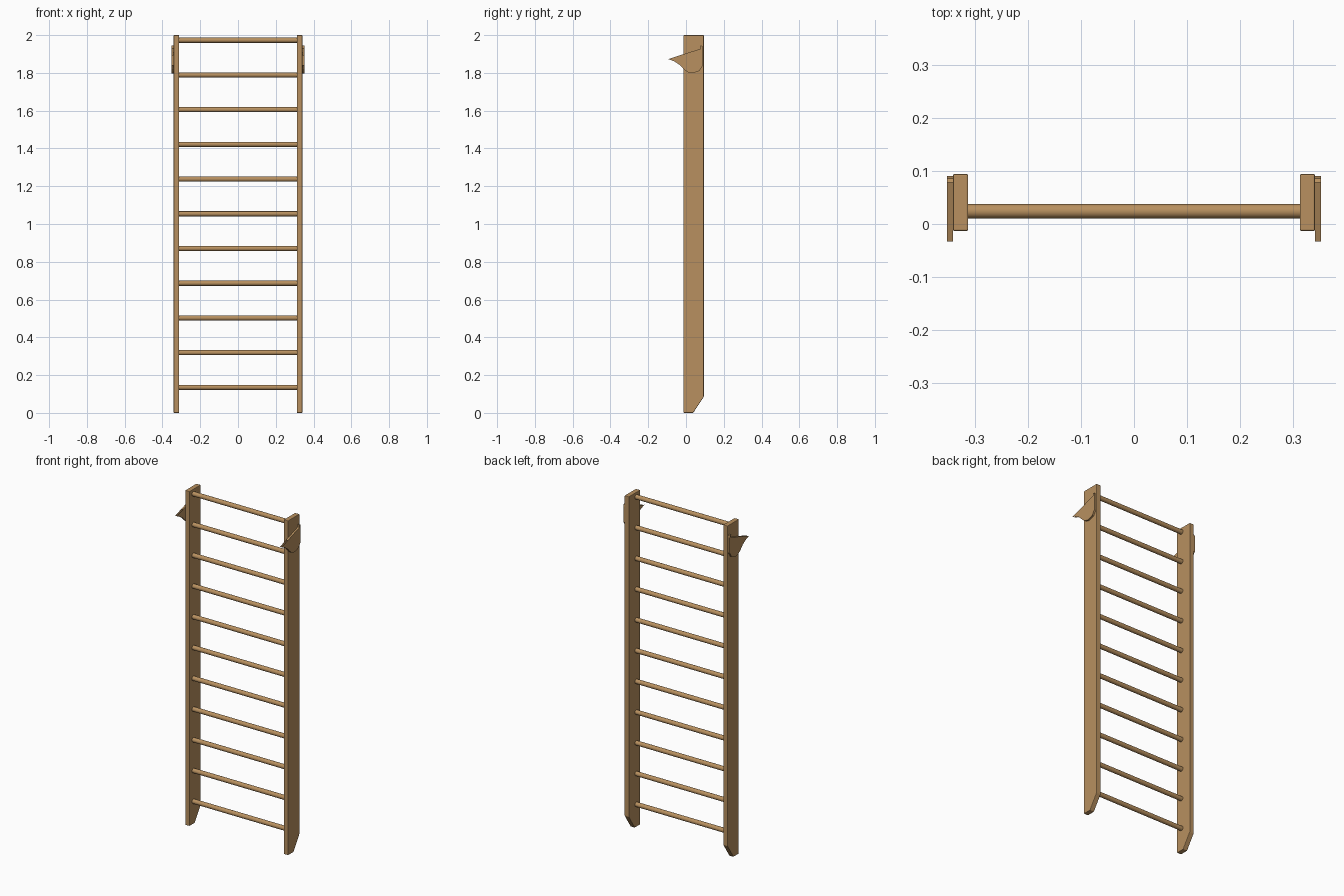
import bpy, bmesh, math

if "Cube" in bpy.data.objects:
    bpy.data.objects.remove(bpy.data.objects["Cube"], do_unlink=True)

wood = bpy.data.materials.new("tan_wood")
wood.use_nodes = True
tan = (0.48, 0.28, 0.115, 1)
wood.diffuse_color = tan
wood.node_tree.nodes["Principled BSDF"].inputs["Base Color"].default_value = tan


def extrude_profile(name, profile, x0, x1, bevel=0, open_before=None):
    """Extrude a (y, z) outline along x; optionally leave its thin tip open."""
    bm = bmesh.new()
    outline = bm.faces.new([bm.verts.new((x0, y, z)) for y, z in profile])
    grown = bmesh.ops.extrude_face_region(bm, geom=[outline], use_keep_orig=True)
    for v in grown["geom"]:
        if isinstance(v, bmesh.types.BMVert):
            v.co.x = x1
    bmesh.ops.recalc_face_normals(bm, faces=bm.faces)
    if open_before is not None:
        rim = [f for f in bm.faces if abs(f.normal.x) < 0.5
               and f.calc_center_median().y < open_before]
        bmesh.ops.delete(bm, geom=rim, context="FACES_ONLY")
    mesh = bpy.data.meshes.new(name)
    bm.to_mesh(mesh)
    bm.free()
    obj = bpy.data.objects.new(name, mesh)
    bpy.context.collection.objects.link(obj)
    mesh.materials.append(wood)
    if bevel:
        mod = obj.modifiers.new("soft_edges", "BEVEL")
        mod.width = bevel
        mod.segments = 2
    return obj


# Side posts with a slanted foot, and a bar hook on each outer face
post = [(-0.013, 0), (0.038, 0), (0.094, 0.085), (0.094, 2), (-0.013, 2)]
hook = [(-0.094, 1.873), (-0.033, 1.893), (0.078, 1.928), (0.078, 1.945),
        (0.086, 1.942), (0.09, 1.93), (0.09, 1.84), (0.07, 1.81),
        (0.035, 1.798), (0.008, 1.804), (-0.013, 1.82), (-0.033, 1.842),
        (-0.06, 1.86)]
for side, label in ((1, "left"), (-1, "right")):
    extrude_profile(label + "_post", post, side * 0.312, side * 0.341, bevel=0.003)
    extrude_profile(label + "_hook", hook, side * 0.341, side * 0.352, open_before=-0.035)

# Round rungs
for i in range(11):
    bpy.ops.mesh.primitive_cylinder_add(
        vertices=24, radius=0.0135, depth=0.63,
        location=(0, 0.024, 0.135 + i * 0.1838), rotation=(0, math.pi / 2, 0))
    rung = bpy.context.object
    rung.name = f"rung_{i + 1}"
    rung.data.materials.append(wood)
    bpy.ops.object.shade_smooth_by_angle(angle=math.radians(40))
